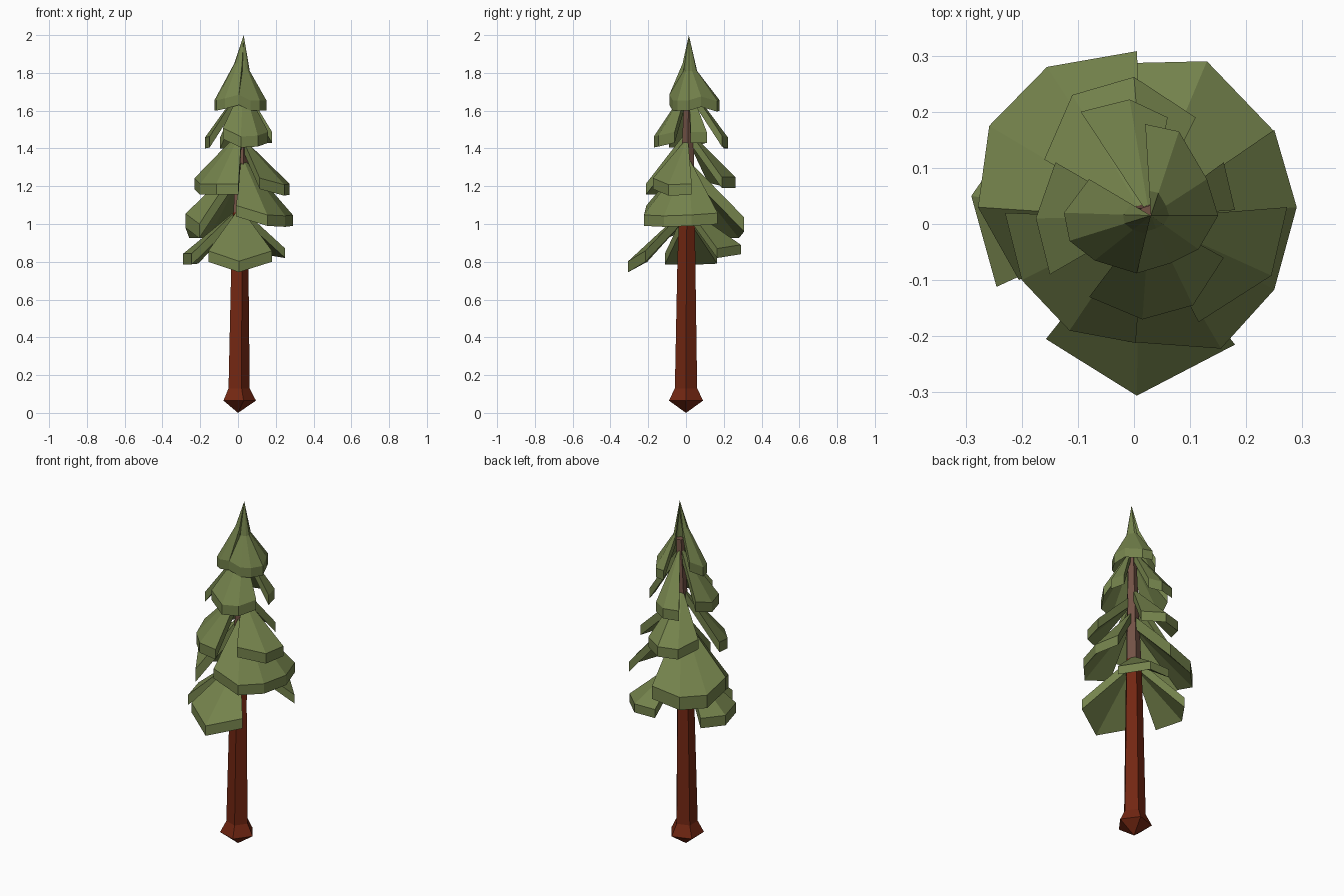
import bpy, bmesh, math

if "Cube" in bpy.data.objects:
    bpy.data.objects.remove(bpy.data.objects["Cube"])


def material(name, rgb):
    m = bpy.data.materials.new(name)
    m.diffuse_color = (*rgb, 1)
    m.use_nodes = True
    m.node_tree.nodes["Principled BSDF"].inputs["Base Color"].default_value = m.diffuse_color
    return m


GREEN = material("needle green", (0.175, 0.225, 0.072))
BARK = material("red brown bark", (0.17, 0.020, 0.006))
UPPER = material("grey brown bark", (0.17, 0.085, 0.06))


def finish(name, bm, mat):
    bmesh.ops.recalc_face_normals(bm, faces=bm.faces[:])
    me = bpy.data.meshes.new(name)
    bm.to_mesh(me)
    bm.free()
    me.materials.append(mat)
    ob = bpy.data.objects.new(name, me)
    bpy.context.collection.objects.link(ob)
    return ob


def trunk(name, rings, mat, tip=None):
    """Five-sided stack of rings (x, y, z, radius), optional pointed foot."""
    bm = bmesh.new()
    loops = []
    for x, y, z, r in rings:
        loops.append([bm.verts.new((x + r * math.cos(k * math.tau / 5),
                                    y + r * math.sin(k * math.tau / 5), z)) for k in range(5)])
    for a, b in zip(loops, loops[1:]):
        for k in range(5):
            n = (k + 1) % 5
            bm.faces.new((a[k], a[n], b[n], b[k]))
    bm.faces.new(loops[-1])
    if tip:
        t = bm.verts.new(tip)
        for k in range(5):
            bm.faces.new((t, loops[0][(k + 1) % 5], loops[0][k]))
    else:
        bm.faces.new(loops[0])
    return finish(name, bm, mat)


def branch(name, top, pts, lip=0.058, kink=None):
    """Fan-shaped drooping slab: apex on the trunk, rim points at their lower z."""
    ax, ay, az = top
    bm = bmesh.new()
    layers = []
    for up in (lip, 0.0):
        apex = bm.verts.new((ax, ay, az - lip + up))
        rows = []
        if kink:
            f, h = kink       # fraction outwards and height of the fold
            rows.append([bm.verts.new((ax + f * (x - ax), ay + f * (y - ay), h - lip + up))
                         for x, y, z in pts])
        rows.append([bm.verts.new((x, y, z + up)) for x, y, z in pts])
        for i in range(len(pts) - 1):
            bm.faces.new((apex, rows[0][i], rows[0][i + 1]))
            for a, b in zip(rows, rows[1:]):
                bm.faces.new((a[i], b[i], b[i + 1], a[i + 1]))
        layers.append(([apex] + [r[0] for r in rows], rows[-1],
                       [apex] + [r[-1] for r in rows]))
    for u, l in zip(*layers):   # walls on both ends and the lip
        for i in range(len(u) - 1):
            bm.faces.new((u[i], u[i + 1], l[i + 1], l[i]))
    return finish(name, bm, GREEN)


# Trunk
trunk("lower_trunk", [(0, 0, .065, .095), (0, 0, .13, .062), (.005, .002, .8, .05),
                      (.01, .005, 1.06, .044)], BARK, tip=(0, 0, 0))
trunk("upper_trunk", [(.01, .005, 1.06, .043), (.03, .015, 1.78, .022)], UPPER)

# Lowest tier
A = (.01, .005, 1.09)
branch("tier1_front", A, [(-.157, -.205, .80), (.005, -.306, .745), (.18, -.215, .80)])
branch("tier1_left", A, [(-.245, -.112, .785), (-.29, .05, .785), (-.21, .165, .79)])
branch("tier1_back", A, [(.25, .165, .82), (.13, .29, .84), (0, .287, .84)], lip=.05)

# Second tier
branch("tier2_right", (.02, .01, 1.36),
       [(-.01, -.21, 1.04), (.155, -.222, .99), (.25, -.117, .985), (.29, .03, .99),
        (.25, .168, 1.0)])
branch("tier2_back_left", (.02, .01, 1.34),
       [(.005, .308, .96), (-.155, .28, .925), (-.258, .175, .925), (-.278, .03, .98),
        (-.205, -.1, .925)], lip=.075)

# Third tier
branch("tier3_front_left", (.02, .01, 1.5),
       [(.003, -.212, 1.155), (-.115, -.19, 1.155), (-.2, -.1, 1.155), (-.23, .02, 1.185)])
branch("tier3_right", (.02, .01, 1.46),
       [(.115, -.175, 1.185), (.245, -.092, 1.15), (.273, .03, 1.155)])
branch("tier3_back", (.02, .01, 1.5),
       [(.11, .19, 1.19), (0, .262, 1.19), (-.11, .23, 1.19), (-.16, .115, 1.22)])

# Fourth tier
D = (.028, .013, 1.74)
branch("tier4_front", D, [(-.08, -.13, 1.45), (.015, -.17, 1.405), (.105, -.145, 1.41),
                          (.16, -.06, 1.43)])
branch("tier4_right", D, [(.18, .025, 1.43), (.16, .11, 1.43)])
branch("tier4_back", D, [(.06, .19, 1.41), (-.008, .222, 1.40), (-.095, .2, 1.40)])
branch("tier4_left", D, [(-.14, .11, 1.43), (-.175, .01, 1.40), (-.15, -.09, 1.405)])

# Crown: two folded halves of the top cone
branch("crown_left", (.03, .015, 2.0),
       [(-.08, .08, 1.64), (-.125, .02, 1.60), (-.115, -.03, 1.60), (-.07, -.065, 1.61),
        (.005, -.088, 1.63)], lip=.055, kink=(.32, 1.85))
branch("crown_right", (.03, .015, 2.0),
       [(.005, -.088, 1.63), (.065, -.07, 1.60), (.115, -.045, 1.60), (.15, .015, 1.60),
        (.13, .08, 1.62), (.08, .165, 1.595), (.02, .178, 1.60)], lip=.055, kink=(.27, 1.81))
